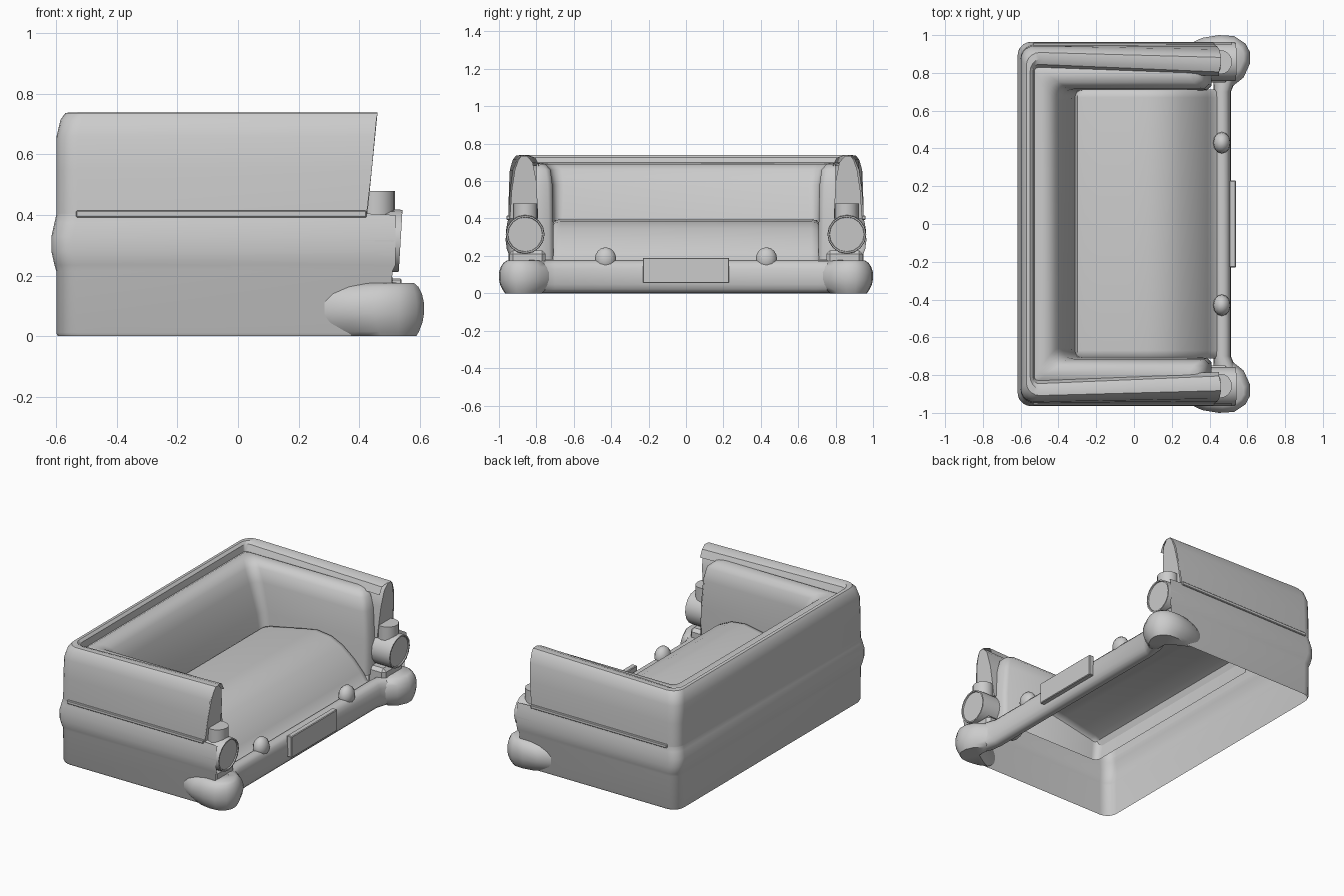
import bpy, bmesh, math
from mathutils import Vector

cube = bpy.data.objects.get("Cube")
if cube:
    bpy.data.objects.remove(cube)

grey = bpy.data.materials.new("plain_grey")
grey.use_nodes = True
COLOUR = (0.6, 0.6, 0.6, 1)
grey.diffuse_color = COLOUR
grey.node_tree.nodes["Principled BSDF"].inputs["Base Color"].default_value = COLOUR


def finish(name, bm, angle=35):
    bmesh.ops.recalc_face_normals(bm, faces=bm.faces)
    mesh = bpy.data.meshes.new(name)
    bm.to_mesh(mesh)
    bm.free()
    mesh.materials.append(grey)
    obj = bpy.data.objects.new(name, mesh)
    bpy.context.collection.objects.link(obj)
    bpy.ops.object.select_all(action='DESELECT')
    obj.select_set(True)
    bpy.context.view_layer.objects.active = obj
    bpy.ops.object.shade_smooth_by_angle(angle=math.radians(angle))
    return obj


def loft(rows, closed=False, caps=False):
    """Skin a list of equally long point rows."""
    bm = bmesh.new()
    grid = [[bm.verts.new(p) for p in row] for row in rows]
    n = len(grid[0])
    for a, b in zip(grid, grid[1:]):
        for i in range(n if closed else n - 1):
            j = (i + 1) % n
            bm.faces.new((a[i], a[j], b[j], b[i]))
    if caps:
        bm.faces.new(grid[0])
        bm.faces.new(grid[-1])
    return bm


def box(name, lo, hi, bevel=.004):
    bm = bmesh.new()
    bmesh.ops.create_cube(bm, size=1)
    for v in bm.verts:
        v.co = [(a + b) / 2 + c * (b - a) for a, b, c in zip(lo, hi, v.co)]
    bmesh.ops.bevel(bm, geom=bm.edges[:], offset=bevel, segments=1, affect='EDGES')
    return finish(name, bm)


def circle(n=16):
    return [(math.cos(math.tau * k / n), math.sin(math.tau * k / n)) for k in range(n)]


def u_ring(d_back, d_arm, z, x_end, tilt=0.0, r=0.07, turn=None):
    """U-shaped path around the back and both arms, open towards +x."""
    x0, y0 = -0.6 + d_back, 0.95 - d_arm
    half = []
    if turn:
        half += [(x_end, max(turn, y0)), (x_end, y0 + 0.025), (x_end - 0.025, y0)]
    else:
        half.append((x_end, y0 - tilt))
    for k in range(6):
        a = math.pi / 2 * k / 5
        half.append((x0 + r - r * math.sin(a), y0 - r + r * math.cos(a)))
    full = half + [(x, -y) for x, y in reversed(half)]
    return [(x, y, z) for x, y in full]


# Outer shell: skirt, side bulge, upper panel and rolled top edge
shell = [
    (.005, .008, 0, .50), (0, .002, .012, .50), (0, 0, .215, .51),
    (-.006, -.008, .235, .52), (-.016, -.014, .28, .52), (-.016, -.013, .33, .52),
    (-.006, -.006, .375, .52), (0, 0, .40, .52), (0, 0, .405, .425),
    (0, .003, .55, .442, .008), (.001, .008, .66, .452, .018),
    (.014, .024, .715, .457, .024), (.03, .042, .737, .46, .026),
    (.05, .072, .739, .46, .032), (.066, .105, .725, .45, .04, .03),
    (.073, .122, .68, .45, .045, .02),
]
finish("outer_shell", loft([u_ring(*s) for s in shell]))

# Padded lining of the backrest and arms
lining = [
    (.073, .122, .685, .30, 0, .02), (.10, .15, .70, .31, 0, .03),
    (.15, .20, .69, .34, 0, .05), (.185, .225, .66, .375, 0, .06),
    (.22, .236, .58, .395, 0, .06), (.27, .24, .40, .41, 0, .05),
    (.30, .243, .18, .41, 0, .04),
]
finish("padded_lining", loft([u_ring(*s, turn=.80) for s in lining]), 50)

# Domed seat: rises from the backrest, then rolls down to the bumper
seat = [(-.315, .27), (-.30, .315), (-.26, .33), (-.16, .35), (-.04, .375), (.07, .395),
        (.17, .383), (.25, .345), (.33, .28), (.39, .215), (.42, .17), (.46, .155)]
rows = []
for y, drop in ((-.712, .02), (-.70, .004), (-.67, 0), (.67, 0), (.70, .004), (.712, .02)):
    rows.append([(x, y, z - drop) for x, z in seat])
finish("seat", loft(rows), 50)

# Half sections of the arm fins and the corner pods of the bumper
fin = [(.942, .40), (.932, .55), (.915, .66), (.898, .71), (.88, .735),
       (.85, .735), (.82, .70), (.80, .60), (.79, .40)]
pod = [(.285, .95), (.36, .985), (.45, 1.0), (.53, .995), (.59, .955), (.614, .91),
       (.614, .85), (.58, .775), (.51, .72), (.46, .75), (.46, .85), (.36, .915)]
pod_layers = [(0, .70), (.015, .80), (.045, .94), (.075, 1), (.11, 1),
              (.14, .92), (.163, .78), (.176, .60)]

for side, s in (("left", 1), ("right", -1)):
    # Front end of the arm fin
    rows = [[(.15, s * y, z) for y, z in fin],
            [(.427 + .1 * (z - .4), s * y, z) for y, z in fin]]
    finish(side + "_fin_end", loft(rows, True, True))

    # Body front below the lamp
    ya, yb = sorted((s * .75, s * .945))
    box(side + "_lower_front", (.38, ya, .09), (.505, yb, .23), .02)

    # Round lamp at the end of the side bulge, with a recessed lens
    rows = []
    for x, r in ((.2, .102), (.51, .104), (.537, .102), (.537, .094), (.53, .092)):
        rows.append([(x + .06 * r * q, s * (.86 + r * c), .315 + r * q) for c, q in circle()])
    finish(side + "_round_lamp", loft(rows, True, True))

    # Small upright lamp above it
    rows = [[(.457 + .062 * c, s * .857 + .064 * q, z) for c, q in circle()]
            for z in (.37, .48)]
    finish(side + "_upright_lamp", loft(rows, True, True))

    # Side trim strip
    ya, yb = sorted((s * .94, s * .96))
    box(side + "_trim_strip", (-.535, ya, .392), (.425, yb, .415))

    # Swollen bumper corner that wraps around the side
    rows = [[(.53 + (x - .53) * k, s * (.89 + (y - .89) * k), z) for x, y in pod]
            for z, k in pod_layers]
    finish(side + "_bumper_corner", loft(rows, True, True), 50)

    # Egg-shaped bumper guard
    bm = bmesh.new()
    bmesh.ops.create_uvsphere(bm, u_segments=12, v_segments=8, radius=1)
    for v in bm.verts:
        v.co = Vector((.465 + .046 * v.co.x, s * .43 + .057 * v.co.y, .183 + .063 * v.co.z))
    finish(side + "_bumper_guard", bm, 60)

# Bumper bar: rounded tube that flares into the corners
rows = []
for y, x, w in ((-.84, .52, .075), (-.77, .482, .06), (-.70, .467, .046),
                (.70, .467, .046), (.77, .482, .06), (.84, .52, .075)):
    rows.append([(x + w * math.copysign(abs(c) ** .8, c), y,
                  .089 + .088 * math.copysign(abs(q) ** .8, q)) for c, q in circle()])
finish("bumper_bar", loft(rows, True, True), 50)

# Blank plate on the bumper
box("front_plate", (.505, -.23, .055), (.54, .23, .19))
